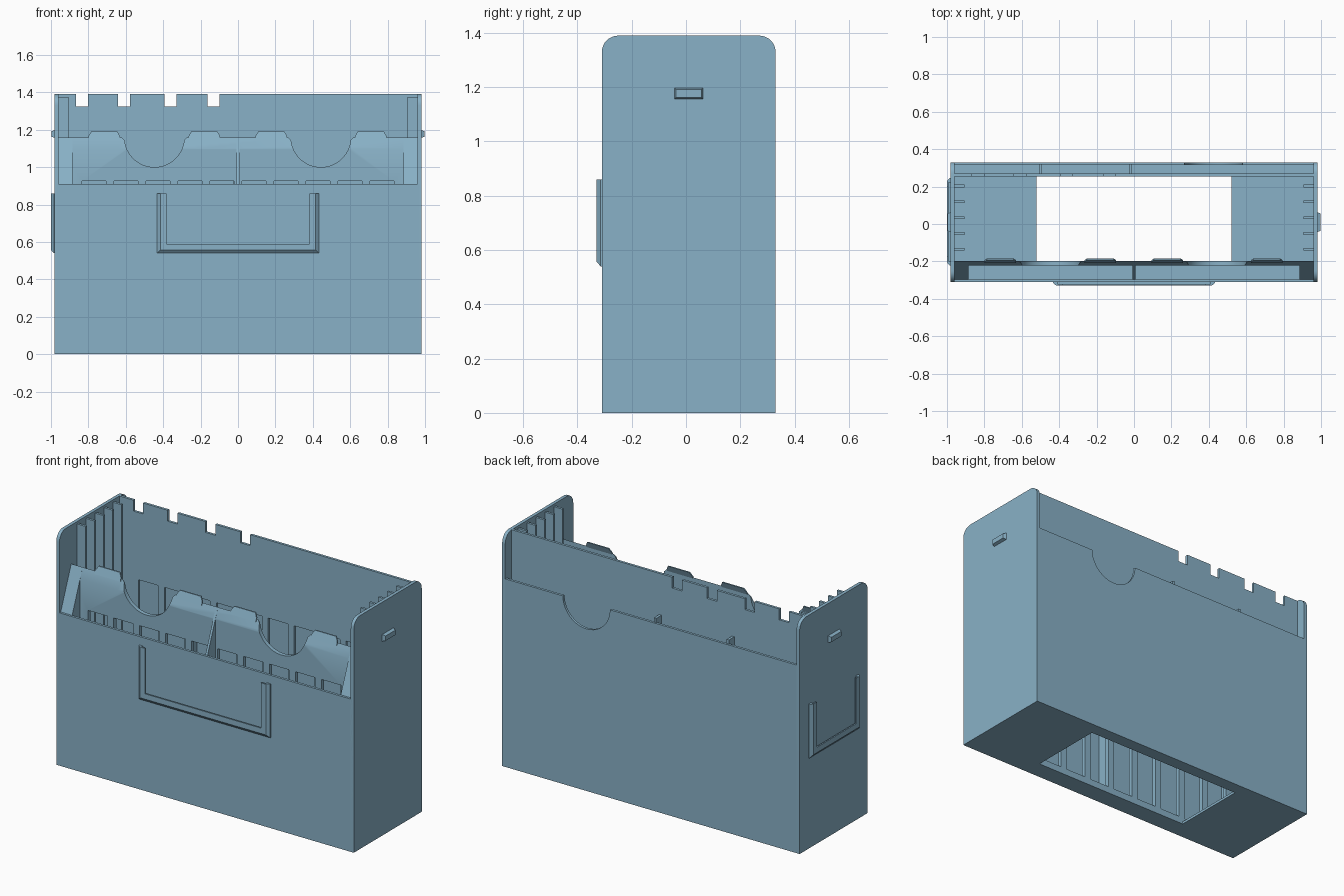
import bpy, bmesh, math
from mathutils import Vector

if "Cube" in bpy.data.objects:
    bpy.data.objects.remove(bpy.data.objects["Cube"])

plastic = bpy.data.materials.new("steel_blue_plastic")
plastic.diffuse_color = (0.25, 0.44, 0.57, 1)
plastic.use_nodes = True
plastic.node_tree.nodes["Principled BSDF"].inputs["Base Color"].default_value = plastic.diffuse_color


def finish(name, bm):
    bmesh.ops.recalc_face_normals(bm, faces=bm.faces)
    me = bpy.data.meshes.new(name)
    bm.to_mesh(me)
    bm.free()
    me.materials.append(plastic)
    ob = bpy.data.objects.new(name, me)
    bpy.context.collection.objects.link(ob)
    return ob


def plate(name, axis, lo, hi, outline, holes=(), shape=None):
    """Flat panel: a 2D outline with holes, extruded along an axis from lo to hi."""
    cu = bpy.data.curves.new(name, 'CURVE')
    cu.dimensions = '2D'
    cu.fill_mode = 'BOTH'
    cu.extrude = (hi - lo) / 2
    for loop in (outline, *holes):
        sp = cu.splines.new('POLY')
        sp.points.add(len(loop) - 1)
        for p, (u, v) in zip(sp.points, loop):
            p.co = (u, v, 0, 1)
        sp.use_cyclic_u = True
    tmp = bpy.data.objects.new(name, cu)
    bpy.context.collection.objects.link(tmp)
    me = bpy.data.meshes.new_from_object(tmp)
    bpy.data.objects.remove(tmp)
    bpy.data.curves.remove(cu)
    bm = bmesh.new()
    bm.from_mesh(me)
    bpy.data.meshes.remove(me)
    bmesh.ops.remove_doubles(bm, verts=bm.verts, dist=1e-5)
    mid = (lo + hi) / 2
    for v in bm.verts:
        a, b, c = v.co
        c += mid
        v.co = {'x': (c, a, b), 'y': (a, c, b), 'z': (a, b, c)}[axis]
    if shape:
        shape(bm)
    return finish(name, bm)


def rect(u0, u1, v0, v1):
    return [(u0, v0), (u1, v0), (u1, v1), (u0, v1)]


def arc(cu, cv, r, a0, a1, n=20):
    return [(cu + r * math.cos(math.radians(a0 + (a1 - a0) * i / n)),
             cv + r * math.sin(math.radians(a0 + (a1 - a0) * i / n))) for i in range(n + 1)]


# Shell: floor with opening, front wall, rounded side walls
plate("floor", 'z', 0, 0.015, rect(-0.97, 0.97, -0.31, 0.33), [rect(-0.52, 0.52, -0.2, 0.255)])
plate("front_wall", 'y', -0.31, -0.295, rect(-0.97, 0.97, 0, 0.91))
side = [(-0.31, 0), (0.33, 0)] + arc(0.27, 1.33, 0.06, 0, 90, 8) + arc(-0.25, 1.33, 0.06, 90, 180, 8)
for s, n in ((-1, "left"), (1, "right")):
    plate(n + "_side_wall", 'x', min(s * 0.96, s * 0.98), max(s * 0.96, s * 0.98), side)

# Outer back wall with a finger notch
back = [(-0.97, 0), (0.97, 0), (0.97, 1.12)] + arc(0.425, 1.12, 0.155, 0, -180) + [(-0.97, 1.12)]
plate("outer_back_wall", 'y', 0.315, 0.33, back)

# Inner back wall with top slots and tall windows
windows = [rect(c - 0.065, c + 0.065, 0.04, 0.925) for c in ((i - 4.5) * 0.171 for i in range(10))]
inner = [(-0.97, 0), (0.97, 0), (0.97, 1.39)]
for x in (-0.13, -0.36, -0.61, -0.835):
    inner += [(x + 0.032, 1.39), (x + 0.032, 1.325), (x - 0.032, 1.325), (x - 0.032, 1.39)]
inner.append((-0.97, 1.39))
plate("inner_back_wall", 'y', 0.255, 0.27, inner, windows)
for x in (-0.5, -0.02):
    plate("back_spacer", 'x', x - 0.008, x + 0.008, rect(0.265, 0.32, 0, 1.145))


# Front divider with finger notches and a sloped top edge
def slope_top(bm):
    p = Vector((0, -0.2, 1.154))
    res = bmesh.ops.bisect_plane(bm, geom=bm.verts[:] + bm.edges[:] + bm.faces[:], plane_co=p,
                                 plane_no=Vector((0, -0.92, 0.36)), clear_outer=True)
    edges = [e for e in res['geom_cut'] if isinstance(e, bmesh.types.BMEdge)]
    bmesh.ops.holes_fill(bm, edges=edges, sides=0)


divider = [(-0.965, 0), (0.965, 0), (0.965, 1.16)]
for c in (0.443, -0.447):
    divider += [(c + 0.175, 1.16)] + arc(c, 1.16, 0.16, -6, -174, 28) + [(c - 0.175, 1.16)]
divider.append((-0.965, 1.16))
plate("front_divider", 'y', -0.222, -0.198, divider, windows, slope_top)


# Leaning tabs on the divider
def lean(bm):
    for v in bm.verts:
        v.co.y += (v.co.z - 1.15) * 0.38


for c in (-0.715, -0.18, 0.178, 0.71):
    plate("divider_tab", 'y', -0.207, -0.199,
          [(c - 0.085, 1.145), (c + 0.085, 1.145), (c + 0.085, 1.165), (c + 0.07, 1.19),
           (c - 0.07, 1.19), (c - 0.085, 1.165)], shape=lean)

# Sloped pocket ends and centre gusset
gusset = [(-0.3, 0.005), (-0.2, 0.005), (-0.2, 1.155), (-0.297, 0.91), (-0.3, 0.91)]
for n, x0, x1 in (("left_pocket_end", -0.965, -0.885), ("right_pocket_end", 0.885, 0.965),
                  ("centre_gusset", -0.007, 0.007)):
    plate(n, 'x', x0, x1, gusset)

# Comb ribs on the inside of both ends
for i in range(5):
    y = -0.135 + i * 0.0845
    for s in (-1, 1):
        plate("comb_rib", 'x', min(s * 0.905, s * 0.965), max(s * 0.905, s * 0.965),
              rect(y - 0.007, y + 0.007, 0.005, 1.375))


# Label holders: mitred L-section swept along a U
def label_holder(name, half, place):
    section = [(0, -0.003), (0, 0.005), (0.018, 0.02), (0.05, 0.02), (0.05, 0.012),
               (0.024, 0.012), (0.024, -0.003)]
    bm = bmesh.new()
    rings = [[bm.verts.new(place(s * (half - d), z, h)) for d, h in section for z in [zf(d)]]
             for s, zf in ((-1, lambda d: 0.86), (-1, lambda d: 0.54 + d),
                           (1, lambda d: 0.54 + d), (1, lambda d: 0.86))]
    n = len(section)
    for a, b in zip(rings, rings[1:]):
        for i in range(n):
            bm.faces.new((a[i], a[(i + 1) % n], b[(i + 1) % n], b[i]))
    bm.faces.new(rings[0])
    bm.faces.new(rings[-1])
    finish(name, bm)


label_holder("front_label_holder", 0.433, lambda u, z, h: (u, -0.31 - h, z))
label_holder("side_label_holder", 0.235, lambda u, z, h: (-0.98 - h, 0.012 + u, z))


# Raised catches on both sides, tapered outward
def taper(bm):
    for v in bm.verts:
        if abs(v.co.x) > 0.99:
            v.co.y = 0.01 + (v.co.y - 0.01) * 0.84
            v.co.z = 1.177 + (v.co.z - 1.177) * 0.65


for s in (-1, 1):
    plate("side_catch", 'x', min(s * 0.975, s * 0.998), max(s * 0.975, s * 0.998),
          rect(-0.045, 0.065, 1.155, 1.199), shape=taper)

# Smooth the rounded corners, keep edges sharp
for ob in bpy.context.collection.objects:
    ob.select_set(True)
    bpy.context.view_layer.objects.active = ob
bpy.ops.object.shade_smooth_by_angle(angle=math.radians(30))
